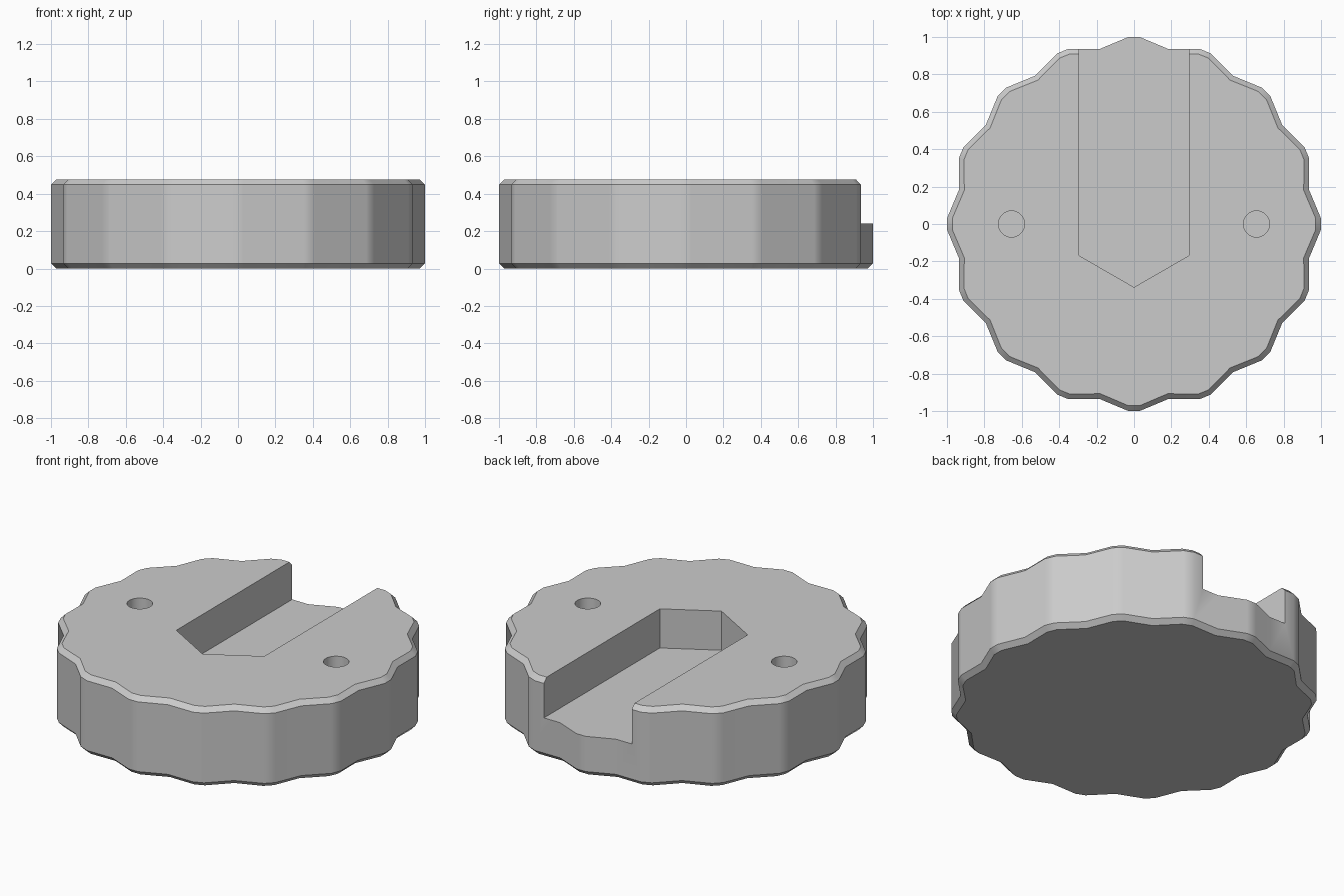
import bpy
import bmesh
from math import cos, sin, radians

LOBES, HEIGHT, CHAMFER = 16, 0.476, 0.028

if "Cube" in bpy.data.objects:
    bpy.data.objects.remove(bpy.data.objects["Cube"], do_unlink=True)

grey = bpy.data.materials.new("light grey")
grey.use_nodes = True
colour = (0.6, 0.6, 0.6, 1)
grey.diffuse_color = colour
grey.node_tree.nodes["Principled BSDF"].inputs["Base Color"].default_value = colour


def loft(name, rings):
    """Closed solid through a stack of matching outlines."""
    bm = bmesh.new()
    loops = [[bm.verts.new(p) for p in ring] for ring in rings]
    for low, high in zip(loops, loops[1:]):
        for i in range(len(low)):
            j = (i + 1) % len(low)
            bm.faces.new((low[i], low[j], high[j], high[i]))
    bm.faces.new(loops[0][::-1])
    bm.faces.new(loops[-1])
    mesh = bpy.data.meshes.new(name)
    bm.to_mesh(mesh)
    bm.free()
    mesh.materials.append(grey)
    obj = bpy.data.objects.new(name, mesh)
    bpy.context.collection.objects.link(obj)
    return obj


def prism(name, outline, bottom, top):
    return loft(name, [[(x, y, z) for x, y in outline] for z in (bottom, top)])


def scalloped(z, inset):
    """Ring of lobes, each with a narrow flat crest between two valleys."""
    step = 360 / LOBES
    ring = []
    for k in range(LOBES):
        for offset, radius in ((-1.75, 1.0), (1.75, 1.0), (step / 2, 0.953)):
            a = radians(k * step + offset)
            ring.append(((radius - inset) * cos(a), (radius - inset) * sin(a), z))
    return ring


# Chamfered knob body
knob = loft("knob_body", [scalloped(0, CHAMFER), scalloped(CHAMFER, 0),
                          scalloped(HEIGHT - CHAMFER, 0), scalloped(HEIGHT, CHAMFER)])

# Pointed slot open to the back
slot_outline = [(0, -0.338), (0.293, -0.169), (0.293, 1.2), (-0.293, 1.2), (-0.293, -0.169)]
cutters = [prism("slot_cutter", slot_outline, 0.24, 0.7)]

# Round pin holes on both sides
for side, x in (("left", 0.655), ("right", -0.655)):
    circle = [(x + 0.07 * cos(radians(a)), 0.07 * sin(radians(a))) for a in range(0, 360, 10)]
    cutters.append(prism(side + "_hole_cutter", circle, 0.24, 0.7))

bpy.context.view_layer.objects.active = knob
knob.select_set(True)
for cutter in cutters:
    mod = knob.modifiers.new(cutter.name, "BOOLEAN")
    mod.operation = "DIFFERENCE"
    mod.solver = "EXACT"
    mod.object = cutter
    bpy.ops.object.modifier_apply(modifier=mod.name)
    bpy.data.objects.remove(cutter, do_unlink=True)

bpy.ops.object.shade_smooth_by_angle(angle=radians(30))
